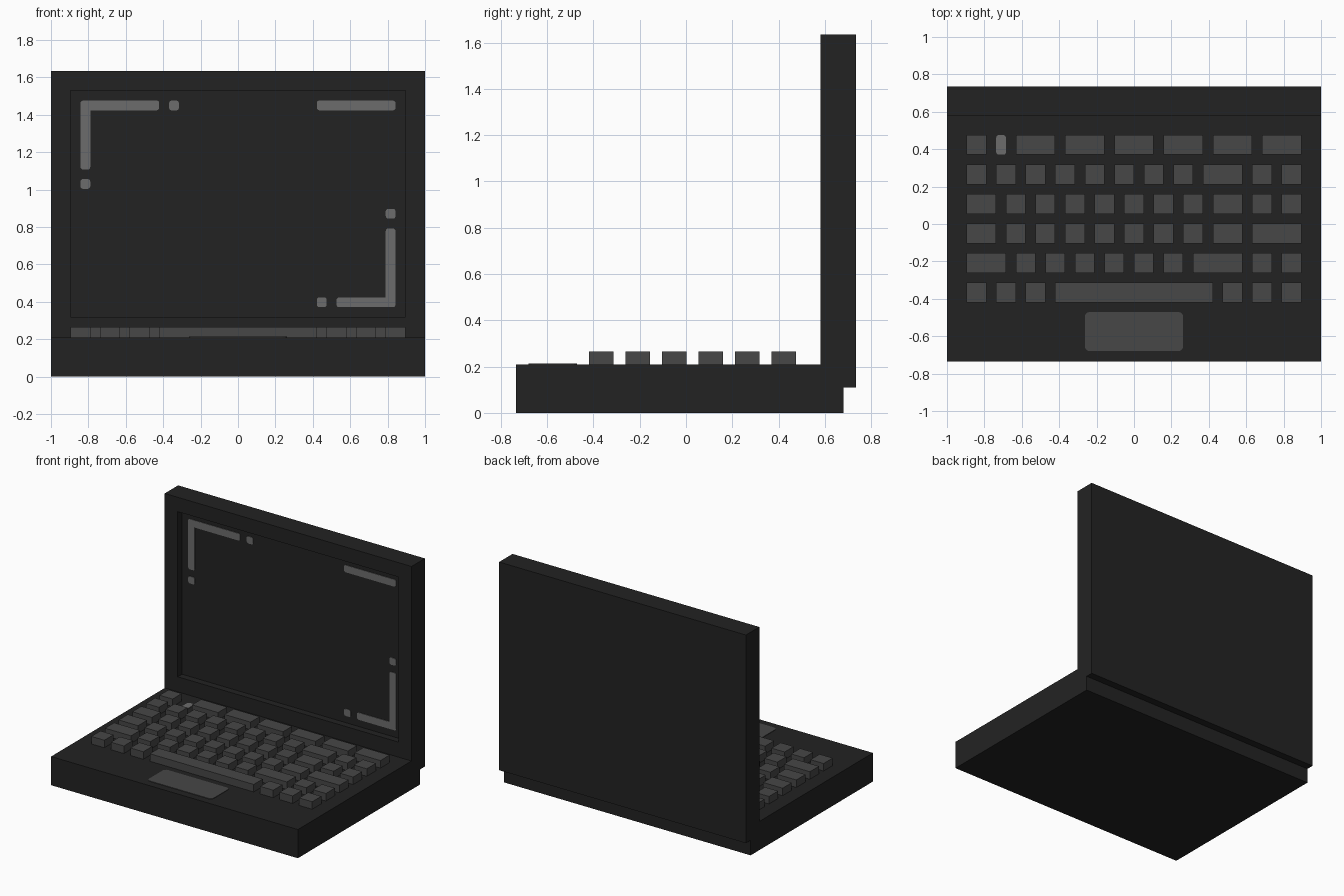
import bpy, bmesh
from mathutils import Vector

cube = bpy.data.objects.get("Cube")
if cube:
    bpy.data.objects.remove(cube, do_unlink=True)


def material(name, value):
    m = bpy.data.materials.new(name)
    m.use_nodes = True
    col = (value, value, value, 1)
    m.diffuse_color = col
    bsdf = m.node_tree.nodes["Principled BSDF"]
    bsdf.inputs["Base Color"].default_value = col
    bsdf.inputs["Roughness"].default_value = 0.8
    return m


CASE = material("black casing", 0.0165)
KEY = material("dark grey keys", 0.063)
LIGHT = material("light grey marks", 0.15)

U = 1.79 / 34          # layout unit: every key and gap is a multiple of this
DECK = 0.21            # top of the base
HINGE_Y, SCREEN_Y = 0.58, 0.63


def finish(name, bm, mat):
    bmesh.ops.recalc_face_normals(bm, faces=bm.faces[:])
    me = bpy.data.meshes.new(name)
    bm.to_mesh(me)
    bm.free()
    me.materials.append(mat)
    ob = bpy.data.objects.new(name, me)
    bpy.context.collection.objects.link(ob)
    return ob


def prism(name, pts, vec, mat, radius=0.0):
    """Extrude a flat outline along vec, rounding its convex corners."""
    bm = bmesh.new()
    face = bm.faces.new([bm.verts.new(p) for p in pts])
    face.normal_update()
    if radius:
        loops = [l for l in face.loops if l.is_convex]
        bmesh.ops.bevel(bm, geom=[l.vert for l in loops], offset=radius,
                        segments=3, profile=0.5, affect='VERTICES')
    ext = bmesh.ops.extrude_face_region(bm, geom=bm.faces[:])
    moved = [g for g in ext["geom"] if isinstance(g, bmesh.types.BMVert)]
    bmesh.ops.translate(bm, verts=moved, vec=Vector(vec))
    return finish(name, bm, mat)


def deck_block(name, x0, x1, y0, y1, height, mat, radius=0.0):
    pts = [(x0, y0, DECK), (x1, y0, DECK), (x1, y1, DECK), (x0, y1, DECK)]
    return prism(name, pts, (0, 0, height), mat, radius)


def screen_mark(name, outline):
    pts = [(x, SCREEN_Y, z) for x, z in outline]
    return prism(name, pts, (0, -0.004, 0), LIGHT, 0.014)


def rect(x0, x1, z0, z1):
    return [(x0, z0), (x1, z0), (x1, z1), (x0, z1)]


# Base with a step at the back where the lid sits
profile = [(-0.735, 0), (0.68, 0), (0.68, 0.11), (HINGE_Y, 0.11),
           (HINGE_Y, DECK), (-0.735, DECK)]
prism("base", [(-1, y, z) for y, z in profile], (2, 0, 0), CASE)

# Upright lid with the screen sunk into its front
bm = bmesh.new()
bmesh.ops.create_cube(bm, size=1)
for v in bm.verts:
    v.co = (v.co.x * 2,
            HINGE_Y if v.co.y < 0 else 0.735,
            0.11 if v.co.z < 0 else 1.635)
bm.normal_update()
front = min(bm.faces, key=lambda f: f.normal.y)
bmesh.ops.inset_region(bm, faces=[front], thickness=2 * U, use_even_offset=True)
for v in front.verts:
    if v.co.z < 0.5:
        v.co.z = 0.32
ext = bmesh.ops.extrude_discrete_faces(bm, faces=[front])
bmesh.ops.translate(bm, verts=ext["faces"][0].verts[:],
                    vec=(0, SCREEN_Y - HINGE_Y, 0))
finish("lid", bm, CASE)

# Keyboard rows from back to front, key widths in layout units
rows = [
    [2, 1] + [4] * 6,
    [2] * 8 + [4, 2, 2],
    [3] + [2] * 7 + [3, 2, 2],
    [3] + [2] * 7 + [3, 5],
    [4] + [2] * 6 + [5, 2, 2],
    [2, 2, 2, 16, 2, 2, 2],
]
for r, widths in enumerate(rows):
    x = -17 * U
    y = 0.423 - r * 3 * U
    for k, w in enumerate(widths):
        if w == 1:     # flat indicator light between the first keys
            deck_block("indicator_light", x, x + U, y - U, y + U, 0.004, LIGHT, 0.014)
        else:
            deck_block(f"key_{r + 1}_{k + 1}", x, x + w * U, y - U, y + U, 0.055, KEY)
        x += (w + 1) * U

# Touchpad
deck_block("touchpad", -5 * U, 5 * U, -0.68, -0.47, 0.004, KEY, 0.026)

# Corner marks on the screen
A, B = 16 * U, 15 * U          # outer and inner edge of the marks
TOP, LOW = 1.476, 0.371
screen_mark("mark_top_corner", [(-A, TOP), (-A, 1.107), (-B, 1.107),
                                (-B, TOP - U), (-8 * U, TOP - U), (-8 * U, TOP)])
screen_mark("mark_bottom_corner", [(A, LOW), (A, LOW + 8 * U), (B, LOW + 8 * U),
                                   (B, LOW + U), (10 * U, LOW + U), (10 * U, LOW)])
screen_mark("mark_top_bar", rect(8 * U, A, TOP - U, TOP))
dots = [(-7 * U, TOP - U), (-A, 1.004), (B, LOW + 9 * U), (8 * U, LOW)]
for i, (x, z) in enumerate(dots):
    screen_mark(f"mark_dot_{i + 1}", rect(x, x + U, z, z + U))
